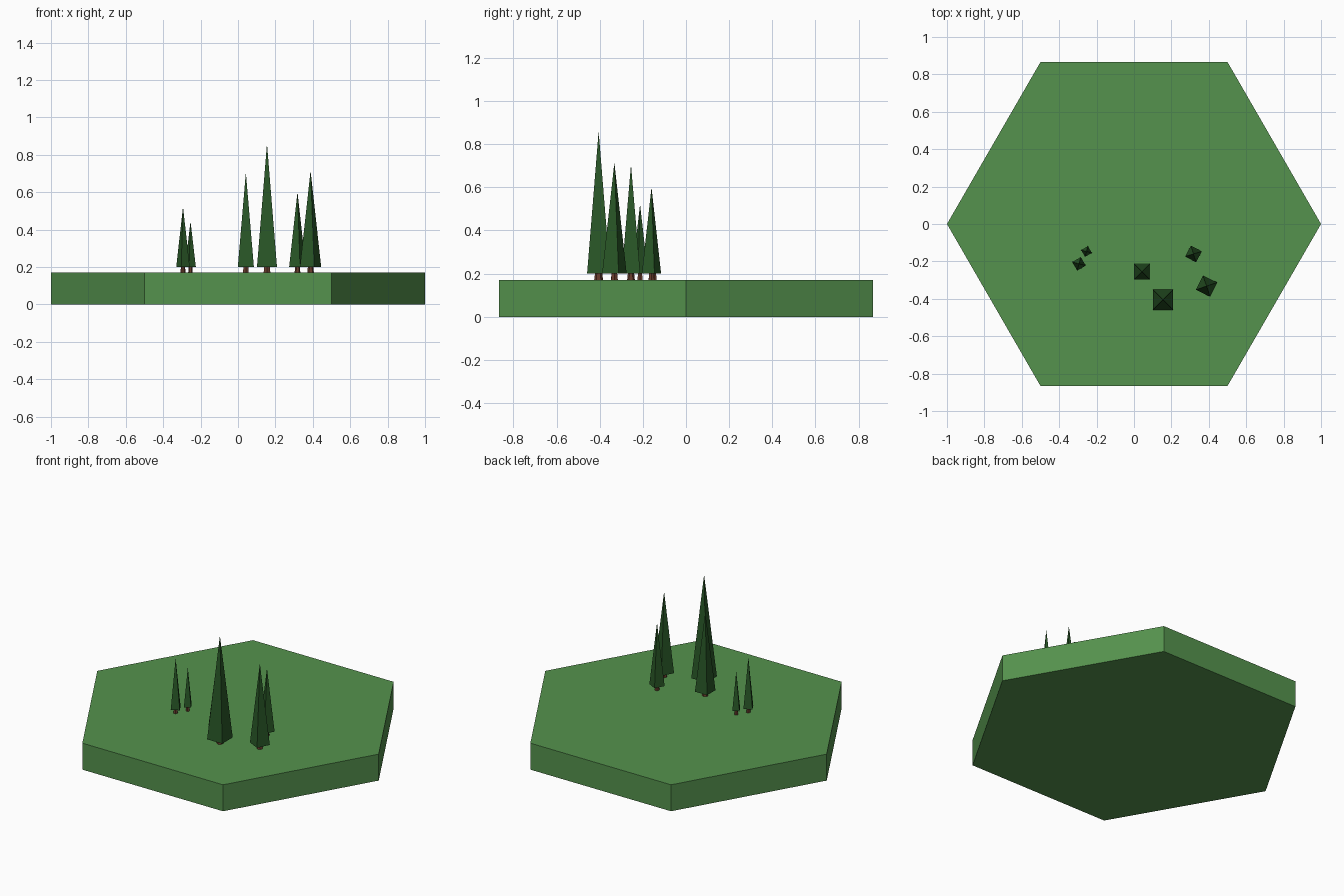
import bpy
from math import radians, sqrt

if "Cube" in bpy.data.objects:
    bpy.data.objects.remove(bpy.data.objects["Cube"])


def material(name, rgb):
    m = bpy.data.materials.new(name)
    m.diffuse_color = (*rgb, 1)
    m.use_nodes = True
    m.node_tree.nodes["Principled BSDF"].inputs["Base Color"].default_value = m.diffuse_color
    return m


grass = material("grass", (0.09, 0.29, 0.075))
leaf = material("pine_green", (0.022, 0.095, 0.02))
bark = material("bark", (0.14, 0.045, 0.025))


def cone(name, sides, r1, r2, x, y, z0, z1, rot, mat):
    bpy.ops.mesh.primitive_cone_add(
        vertices=sides, radius1=r1, radius2=r2, depth=z1 - z0,
        location=(x, y, (z0 + z1) / 2), rotation=(0, 0, radians(rot)))
    ob = bpy.context.object
    ob.name = name
    ob.data.materials.append(mat)
    return ob


GROUND = 0.17
CROWN = 0.20

# hexagonal ground tile with points on the x axis
cone("ground_tile", 6, 1, 1, 0, 0, 0, GROUND, 30, grass)

# pine trees: x, y, tip height, crown side, turn
trees = [
    (0.155, -0.405, 0.86, 0.107, 0),
    (0.042, -0.255, 0.705, 0.086, 0),
    (0.388, -0.332, 0.715, 0.085, -26),
    (0.318, -0.160, 0.60, 0.066, -28),
    (-0.294, -0.213, 0.522, 0.053, 30),
    (-0.254, -0.147, 0.445, 0.042, 30),
]
for i, (x, y, tip, side, turn) in enumerate(trees, 1):
    # four-sided crown
    cone(f"tree_crown_{i}", 4, side / sqrt(2), 0, x, y, CROWN, tip, turn + 45, leaf)
    # short tapered trunk
    r = 0.006 + 0.12 * side
    cone(f"tree_trunk_{i}", 6, r * 1.1, r * 0.9, x, y, GROUND, CROWN, turn, bark)
